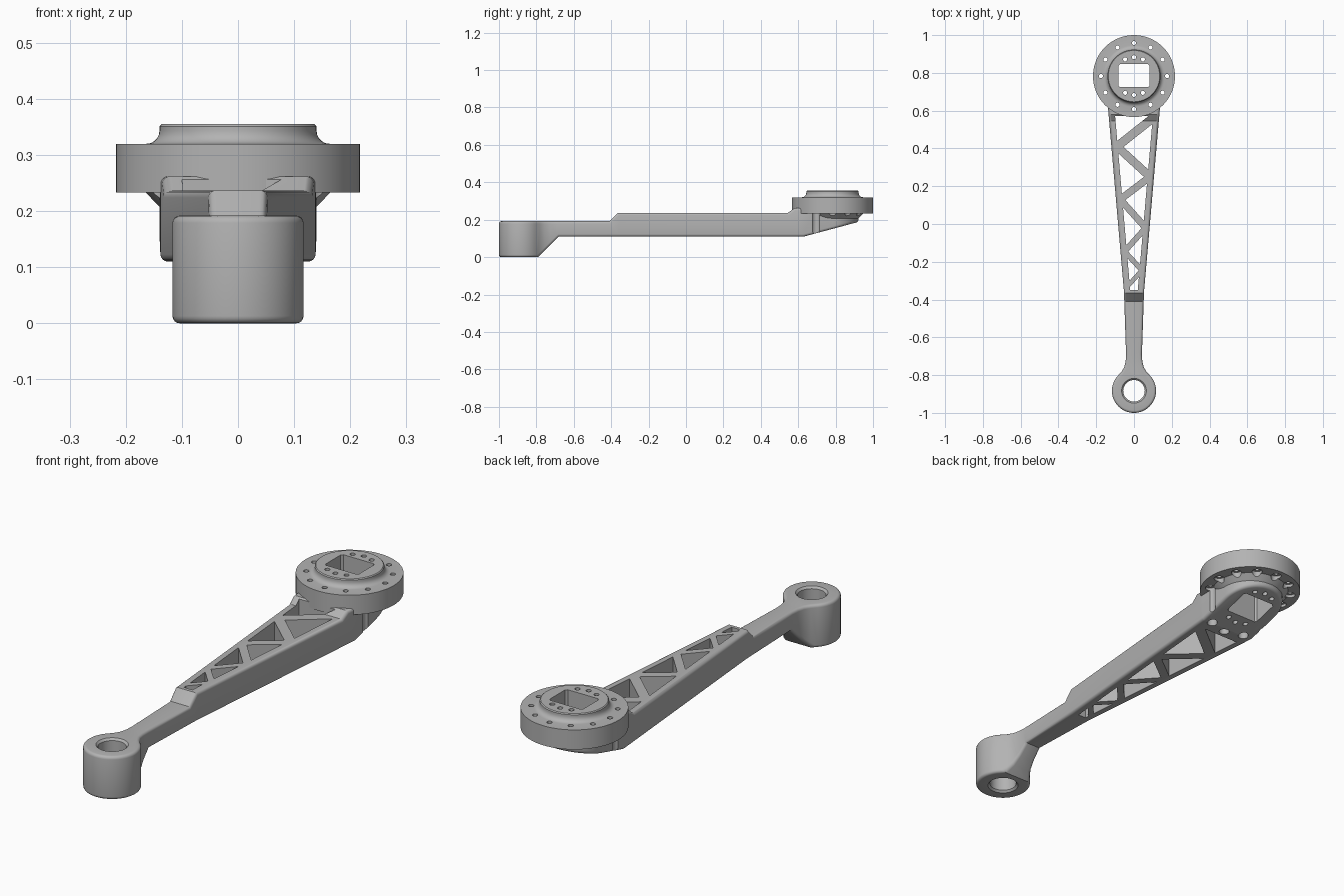
import bpy, bmesh
from math import pi, sin, cos, radians, hypot
from mathutils import Matrix, Vector

cube = bpy.data.objects.get("Cube")
if cube:
    bpy.data.objects.remove(cube)

HUB_Y, BOSS_Y = 0.783, -0.883       # centres of the flange and the end boss
FLOOR, DECK = 0.11, 0.237           # underside and top of the truss

metal = bpy.data.materials.new("cast_grey")
metal.use_nodes = True
grey = (0.45, 0.45, 0.45, 1)
metal.diffuse_color = grey
metal.node_tree.nodes["Principled BSDF"].inputs["Base Color"].default_value = grey


def finish(name, bm):
    bmesh.ops.remove_doubles(bm, verts=bm.verts, dist=1e-5)
    bmesh.ops.recalc_face_normals(bm, faces=bm.faces)
    mesh = bpy.data.meshes.new(name)
    bm.to_mesh(mesh)
    bm.free()
    mesh.materials.append(metal)
    ob = bpy.data.objects.new(name, mesh)
    bpy.context.collection.objects.link(ob)
    return ob


def prism(name, outline, direction):
    """Extrude a closed outline of 3D points along a direction."""
    bm = bmesh.new()
    face = bm.faces.new([bm.verts.new(p) for p in outline])
    ext = bmesh.ops.extrude_face_region(bm, geom=[face])
    moved = [v for v in ext["geom"] if isinstance(v, bmesh.types.BMVert)]
    bmesh.ops.translate(bm, verts=moved, vec=direction)
    return finish(name, bm)


def plan_prism(name, outline, low=-0.1, high=0.5):
    return prism(name, [(x, y, low) for x, y in outline], (0, 0, high - low))


def lathe(name, profile, centres, steps=32):
    """Revolve an (r, z) profile about a vertical axis at each centre."""
    bm = bmesh.new()
    for cx, cy in centres:
        vs = [bm.verts.new((cx + r, cy, z)) for r, z in profile]
        es = [bm.edges.new(pair) for pair in zip(vs, vs[1:])]
        bmesh.ops.spin(bm, geom=vs + es, cent=(cx, cy, 0), axis=(0, 0, 1),
                       angle=2 * pi, steps=steps, use_merge=False)
    return finish(name, bm)


def apply(ob, kind, **settings):
    mod = ob.modifiers.new(kind, kind)
    for key, value in settings.items():
        setattr(mod, key, value)
    bpy.context.view_layer.objects.active = ob
    bpy.ops.object.modifier_apply(modifier=mod.name)


def combine(ob, other, operation="DIFFERENCE", keep=False):
    apply(ob, "BOOLEAN", object=other, operation=operation, solver="EXACT")
    if not keep:
        bpy.data.objects.remove(other)


def arc(cy, r, start, end, steps):
    angles = [radians(start + (end - start) * i / steps) for i in range(steps + 1)]
    return [(r * cos(a), cy + r * sin(a)) for a in angles]


# Arm: plan outline, trimmed by its side profile
half = arc(BOSS_Y, 0.117, -90, 43, 20)
half += [(0.066, -0.782), (0.051, -0.757), (0.044, -0.725), (0.042, -0.69),
         (0.053, -0.36), (0.138, 0.62), (0.1395, 0.68)]
half += arc(HUB_Y, 0.1395, 0, 90, 20)
outline = half + [(-x, y) for x, y in reversed(half[1:-1])]
arm = plan_prism("truss_arm", outline)
side = [(-1.1, 0), (-0.79, 0), (-0.68, FLOOR), (0.63, FLOOR), (1.0, 0.209),
        (1.0, 0.262), (0.58, 0.262), (0.545, DECK), (-0.365, DECK),
        (-0.41, 0.192), (-1.1, 0.192)]
combine(arm, prism("side_cut", [(-0.4, y, z) for y, z in side], (0.8, 0, 0)), "INTERSECT")
apply(arm, "BEVEL", width=0.013, segments=4, limit_method="ANGLE",
      angle_limit=radians(50), use_clamp_overlap=False)

# Truss windows: a tapered pocket with the zigzag braces left standing
pocket = plan_prism("pocket", [(-0.02, -0.35), (0.02, -0.35), (0.1, 0.572), (-0.1, 0.572)])
nodes = [(0.118, 0.575), (-0.09, 0.41), (0.085, 0.25), (-0.073, 0.13),
         (0.062, -0.02), (-0.05, -0.145), (0.042, -0.245), (-0.03, -0.325)]
widths = [0.046, 0.044, 0.038, 0.036, 0.03, 0.027, 0.024]
for a, b, w in zip(nodes, nodes[1:], widths):
    a, b = Vector(a), Vector(b)
    along = (b - a).normalized()
    across = Vector((-along.y, along.x)) * w / 2
    a, b = a - along * 0.04, b + along * 0.04
    combine(pocket, plan_prism("brace", [a - across, b - across, b + across, a + across],
                               -0.2, 0.6))
combine(arm, pocket)

# Bore through the end boss, chamfered at both ends
bore = [(0, -0.01), (0.075, -0.01), (0.057, 0.009), (0.057, 0.183), (0.075, 0.202), (0, 0.202)]
combine(arm, lathe("bore", bore, [(0, BOSS_Y)], 48))

# Flange: disc with a conical underside, cove and raised ring
rim = [(0, 0.204), (0.136, 0.204), (0.165, 0.233), (0.217, 0.233), (0.217, 0.32), (0.163, 0.32)]
rim += [(0.163 - 0.023 * sin(a), 0.343 - 0.023 * cos(a))
        for a in (radians(18 * i) for i in range(1, 6))]
rim += [(0.14, 0.351), (0.136, 0.355), (0, 0.355)]
flange = lathe("mounting_flange", rim, [(0, HUB_Y)], 96)

# Openings shared by the arm and the flange
ring = [(0.175 * cos(i * pi / 6), HUB_Y + 0.175 * sin(i * pi / 6)) for i in range(12)]
bolt = [(0, 0), (0.022, 0), (0.022, 0.246), (0.011, 0.246), (0.011, 0.4), (0, 0.4)]
pins = [(0.1 * cos(radians(d)), HUB_Y + s * 0.1 * sin(radians(d)))
        for s in (-1, 1) for d in (62, 90, 118)]
socket = [(-0.082, 0.732), (-0.074, 0.724), (0.074, 0.724), (0.082, 0.732),
          (0.082, 0.838), (0.074, 0.846), (-0.074, 0.846), (-0.082, 0.838)]
for cutter in (lathe("bolt_holes", bolt, ring, 24),
               lathe("pin_holes", [(0, 0), (0.011, 0), (0.011, 0.5), (0, 0.5)], pins, 20),
               plan_prism("socket", socket)):
    combine(arm, cutter, keep=True)
    combine(flange, cutter)

# Smooth shading with crisp machined edges
bpy.ops.object.select_all(action="DESELECT")
for ob in (arm, flange):
    ob.select_set(True)
bpy.context.view_layer.objects.active = arm
bpy.ops.object.shade_smooth_by_angle(angle=radians(30))
